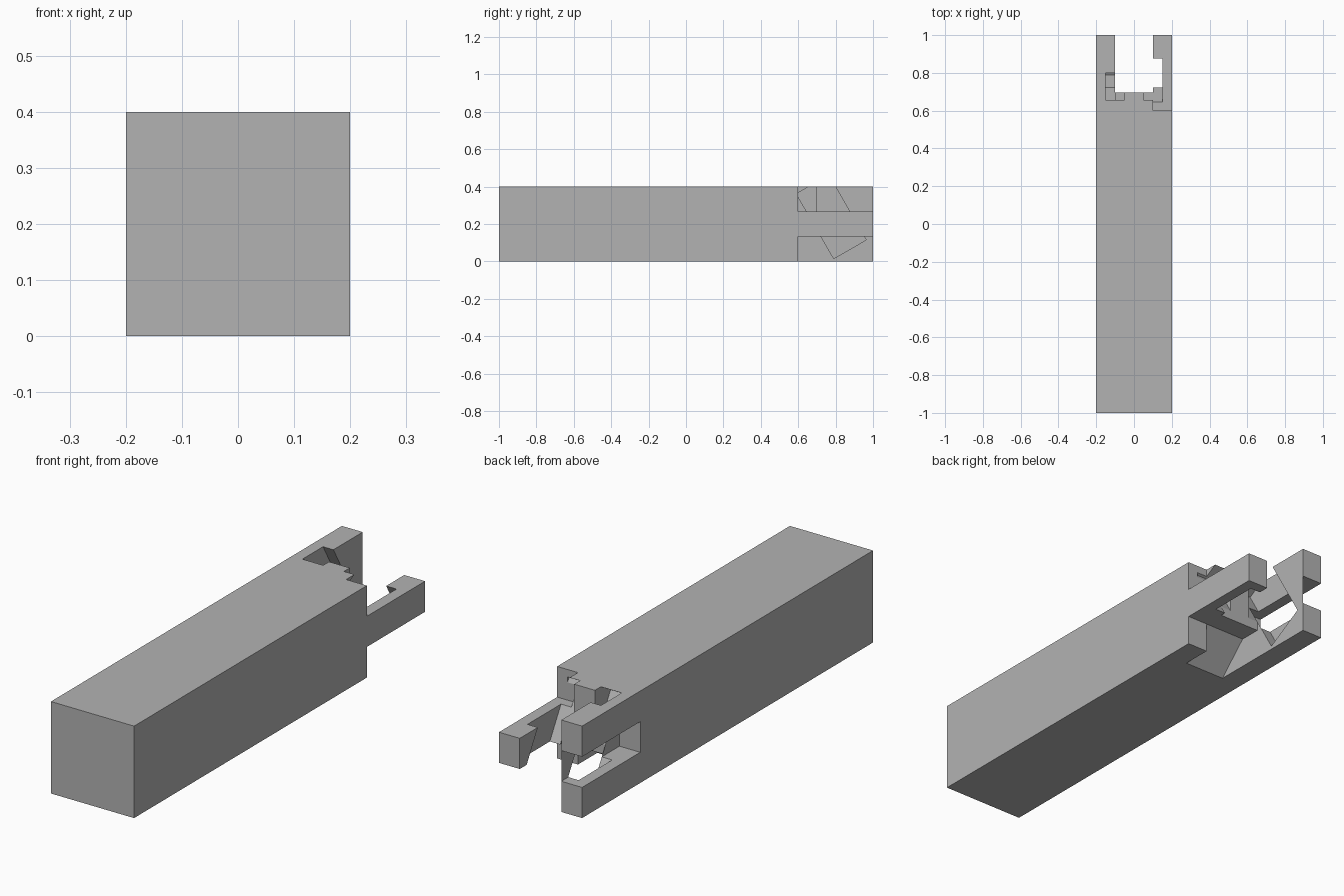
import bpy
import bmesh
from math import radians, sin, cos

cube = bpy.data.objects.get("Cube")
if cube:
    bpy.data.objects.remove(cube, do_unlink=True)

THIRD = 0.4 / 3      # height of one layer of the joint
SHOULDER = 0.6       # where the joint begins along the beam

grey = bpy.data.materials.new("plain_grey")
grey.use_nodes = True
colour = (0.45, 0.45, 0.45, 1)
grey.diffuse_color = colour
grey.node_tree.nodes["Principled BSDF"].inputs["Base Color"].default_value = colour


def prism(name, x0, x1, profile):
    """Extrude a (y, z) profile along x."""
    bm = bmesh.new()
    face = bm.faces.new([bm.verts.new((x0, y, z)) for y, z in profile])
    new = bmesh.ops.extrude_face_region(bm, geom=[face])["geom"]
    verts = [v for v in new if isinstance(v, bmesh.types.BMVert)]
    bmesh.ops.translate(bm, verts=verts, vec=(x1 - x0, 0, 0))
    bmesh.ops.recalc_face_normals(bm, faces=bm.faces)
    mesh = bpy.data.meshes.new(name)
    bm.to_mesh(mesh)
    bm.free()
    mesh.materials.append(grey)
    obj = bpy.data.objects.new(name, mesh)
    bpy.context.collection.objects.link(obj)
    return obj


def block(name, x0, x1, y0, y1, z0, z1):
    return prism(name, x0, x1, [(y0, z0), (y1, z0), (y1, z1), (y0, z1)])


def carve(target, cutter):
    """Subtract the cutter for good and remove it."""
    cutter.hide_render = True
    mod = target.modifiers.new("carve", 'BOOLEAN')
    mod.operation = 'DIFFERENCE'
    mod.solver = 'EXACT'
    mod.object = cutter
    graph = bpy.context.evaluated_depsgraph_get()
    mesh = bpy.data.meshes.new_from_object(target.evaluated_get(graph))
    target.modifiers.clear()
    target.data = mesh
    bpy.data.objects.remove(cutter, do_unlink=True)


beam = block("jointed_beam", -0.2, 0.2, -1, 1, 0, 0.4)

# Open mouth between the prongs, in front of the central tenon
carve(beam, block("mouth", -0.1, 0.1, 0.697, 1.1, -0.1, 0.5))

# Middle slot on the right, leaving an upper and a lower prong
carve(beam, block("slot", -0.3, -0.1, SHOULDER, 1.1, THIRD, 2 * THIRD))

# Space above and below the single middle prong on the left
carve(beam, block("upper_gap", 0.1, 0.3, SHOULDER, 1.1, 2 * THIRD, 0.5))
carve(beam, block("lower_gap", -0.1, 0.3, SHOULDER, 1.1, -0.1, THIRD))

# Sloped undercut below the tenon
carve(beam, prism("undercut", -0.1, 0.1, [
    (SHOULDER - THIRD - 0.1, -0.1), (SHOULDER, THIRD), (0.65, THIRD), (0.65, -0.1)]))

# Tilted peg mortise on each side of the tenon's tooth
tilt = radians(30)
along = (cos(tilt), sin(tilt))
up = (-sin(tilt), cos(tilt))
peg = [(0.79 + along[0] * a + up[0] * b, 0.015 + along[1] * a + up[1] * b)
       for a, b in ((0, 0), (0.2, 0), (0.2, 0.4), (0, 0.4))]
for side in (-1, 1):
    x0, x1 = sorted((0.05 * side, 0.15 * side))
    carve(beam, prism("mortise", x0, x1, peg))
